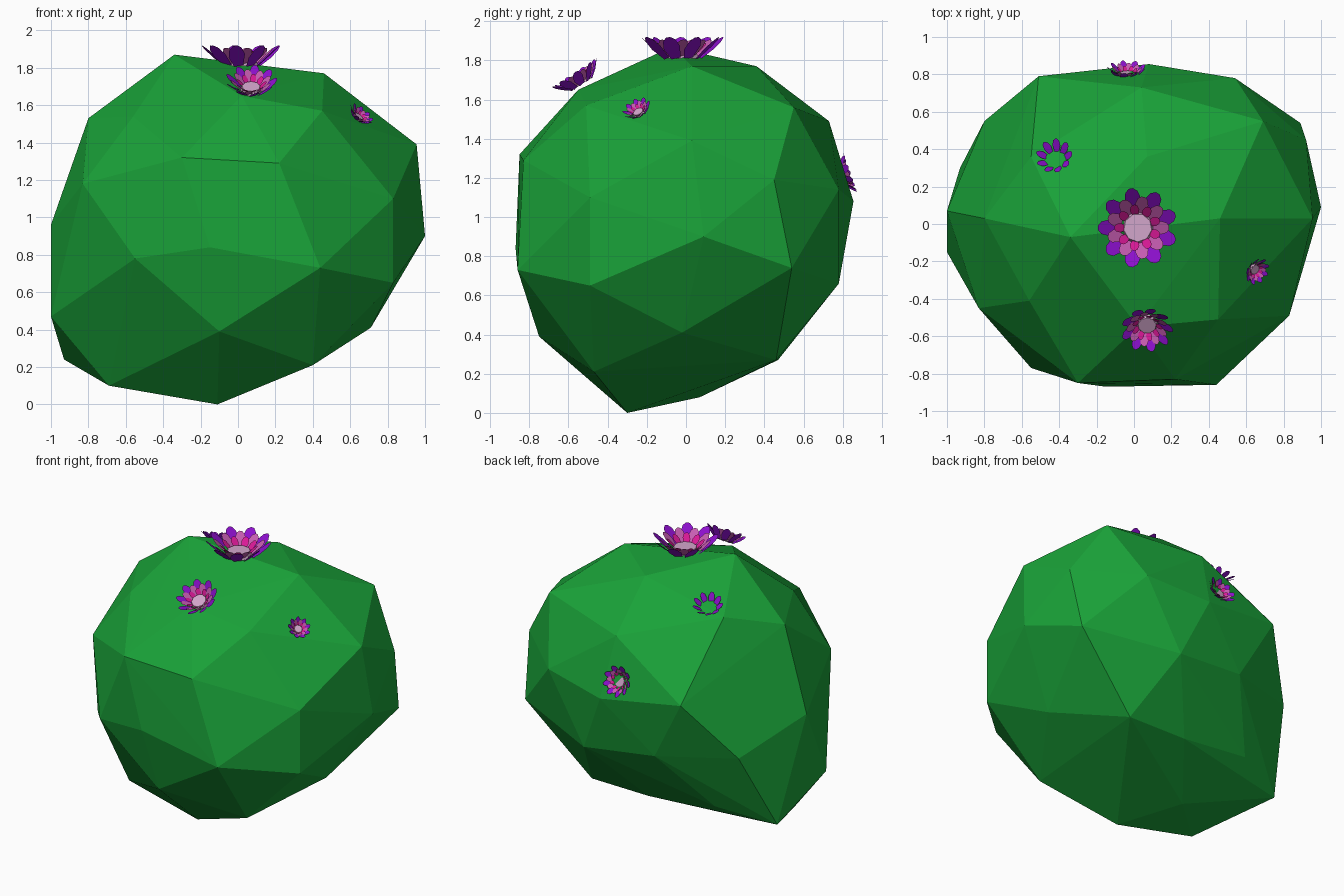
import bpy, bmesh, math
from mathutils import Vector, Matrix
from mathutils.bvhtree import BVHTree

if "Cube" in bpy.data.objects:
    bpy.data.objects.remove(bpy.data.objects["Cube"])


def material(name, rgb):
    m = bpy.data.materials.new(name)
    m.diffuse_color = (*rgb, 1)
    m.use_nodes = True
    m.node_tree.nodes["Principled BSDF"].inputs["Base Color"].default_value = m.diffuse_color
    return m


GREEN = material("green", (0.01, 0.36, 0.04))
PURPLE = material("purple", (0.27, 0.005, 0.62))
MAUVE = material("mauve", (0.58, 0.11, 0.45))
MAGENTA = material("magenta", (0.70, 0.01, 0.31))
PALE = material("pale_pink", (0.65, 0.38, 0.60))


def add_object(name, bm, mat, matrix=Matrix()):
    mesh = bpy.data.meshes.new(name)
    bm.to_mesh(mesh)
    bm.free()
    mesh.materials.append(mat)
    ob = bpy.data.objects.new(name, mesh)
    ob.matrix_world = matrix
    bpy.context.collection.objects.link(ob)
    return ob


# Faceted cactus body: convex skin over the lumpy ball's corner points
corners = [
    (-.34, -.07, 1.87), (.46, .03, 1.77), (.07, .36, 1.77), (.02, -.55, 1.65),
    (.45, -.51, 1.57), (-.56, -.41, 1.54), (-.80, .03, 1.53), (-.55, .36, 1.64),
    (.04, .73, 1.49), (.69, .55, 1.56), (.955, .03, 1.39), (.83, -.49, 1.10),
    (.22, -.83, 1.29), (-.30, -.85, 1.32), (-.83, -.45, 1.18), (-1, .07, .96),
    (-.51, .79, 1.16), (.08, .855, 1.08), (.54, .78, 1.14), (.92, .45, 1.19),
    (1, .09, .90), (.44, -.86, .73), (-.15, -.87, .84), (-.55, -.77, .78),
    (.83, -.49, .65), (.89, .54, .74), (.26, .78, .66), (-.27, .74, .72),
    (-.80, .55, .77), (-1, -.15, .47), (-.10, -.75, .39), (.71, -.02, .41),
    (.40, -.47, .21), (.42, .46, .27), (-.03, .47, .27), (-.55, .46, .33),
    (-.93, .30, .24), (-.69, -.24, .10), (-.35, .07, .08), (-.11, -.30, 0),
]
bm = bmesh.new()
for c in corners:
    bm.verts.new(c)
bmesh.ops.convex_hull(bm, input=bm.verts[:])
bmesh.ops.delete(bm, geom=[v for v in bm.verts if not v.link_faces], context='VERTS')
bmesh.ops.recalc_face_normals(bm, faces=bm.faces[:])
skin = BVHTree.FromBMesh(bm)
add_object("cactus_body", bm, GREEN)

# Petal outline: distance along the petal, half width
OUTLINE = [(0, .55), (.5, 1), (.85, .75), (1, .25)]


def petal_ring(count, start, end, half_width, turn):
    """Ring of flat petals rising from (radius, height) start to end."""
    bm = bmesh.new()
    s, e = Vector((start[0], 0, start[1])), Vector((end[0], 0, end[1]))
    for i in range(count):
        spin = Matrix.Rotation(math.tau * (i + turn) / count, 4, 'Z')
        roll = math.radians(12)
        side = Vector((0, math.cos(roll), math.sin(roll))) * half_width
        left = [s.lerp(e, t) + side * w for t, w in OUTLINE]
        right = [s.lerp(e, t) - side * w for t, w in reversed(OUTLINE)]
        bm.faces.new([bm.verts.new(spin @ p) for p in right + left])
    return bm


def flower(name, base, normal, radius, full=True):
    place = (Matrix.Translation(base)
             @ Vector(normal).to_track_quat('Z', 'Y').to_matrix().to_4x4()
             @ Matrix.Scale(radius, 4))
    add_object(name + "_outer_petals",
               petal_ring(9, (.42, .0), (.99, .50), .21, 0), PURPLE, place)
    if not full:
        return
    add_object(name + "_middle_petals",
               petal_ring(9, (.38, .06), (.78, .44), .17, .5), MAUVE, place)
    add_object(name + "_inner_petals",
               petal_ring(9, (.30, .10), (.58, .36), .12, 0), MAGENTA, place)
    bm = bmesh.new()
    bmesh.ops.create_cone(bm, cap_ends=True, segments=9, radius1=.42, radius2=.35,
                          depth=.17, matrix=Matrix.Translation((0, 0, .085)))
    add_object(name + "_center", bm, PALE, place)


flower("top_flower", (.02, -.02, 1.81), (0, 0, 1), .215)
flower("front_flower", (.07, -.53, 1.68), (0, -.55, .84), .14)
flower("right_flower", (.64, -.24, 1.53), (.58, -.38, .72), .076)
flower("back_flower", (-.04, .79, 1.21), (0, .94, .33), .105)

# Left flower is sunk so only its outer petals show
spot, facing, _, _ = skin.ray_cast(Vector((-.42, .35, 3)), Vector((0, 0, -1)))
flower("left_flower", spot - facing * .01, facing, .10, full=False)
